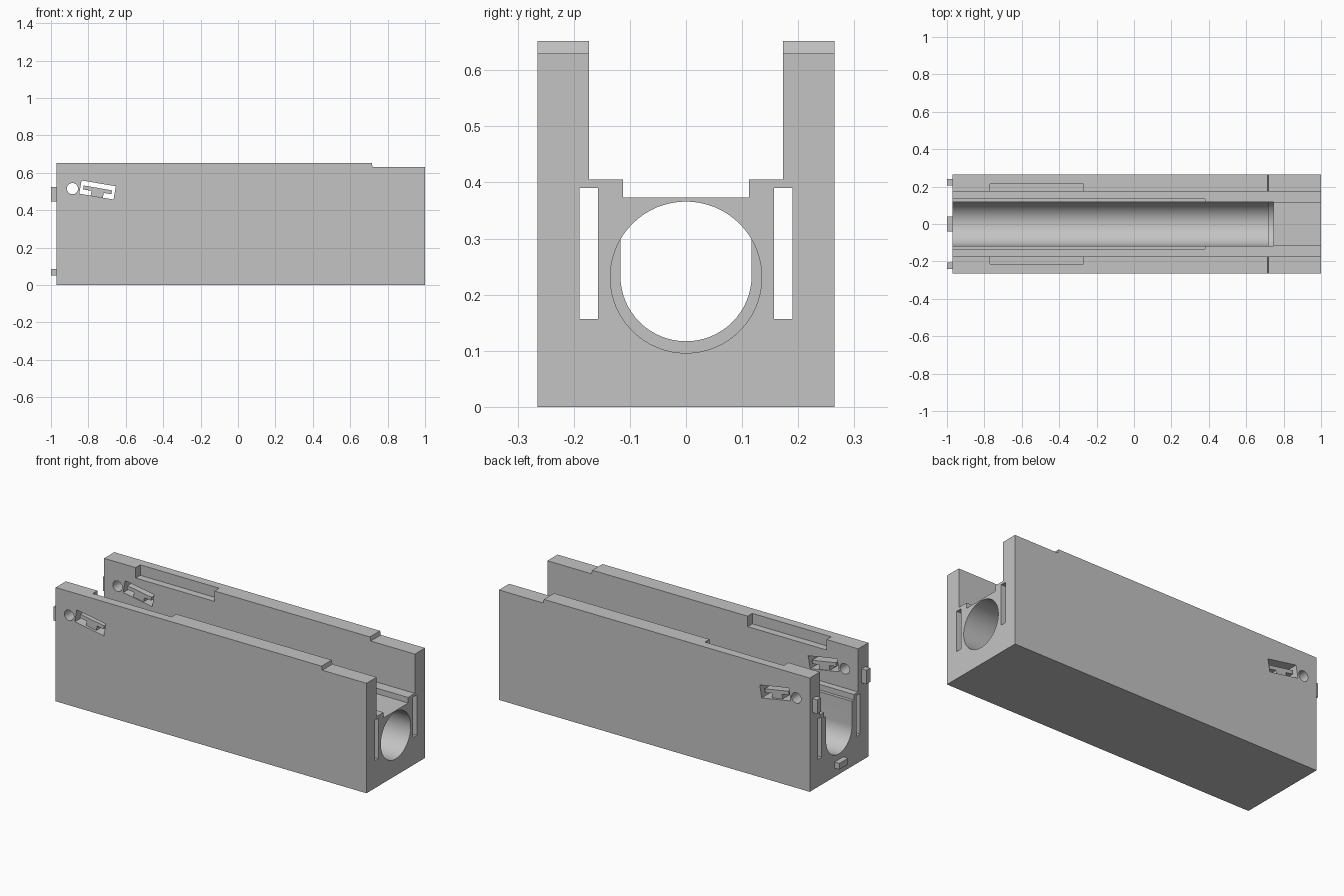
import bpy
import bmesh
import math
from mathutils import Matrix, Vector

if "Cube" in bpy.data.objects:
    bpy.data.objects.remove(bpy.data.objects["Cube"], do_unlink=True)

grey = bpy.data.materials.new("light_grey")
grey.use_nodes = True
colour = (0.55, 0.55, 0.55, 1)
grey.diffuse_color = colour
grey.node_tree.nodes["Principled BSDF"].inputs["Base Color"].default_value = colour


def make_object(name, bm):
    bmesh.ops.recalc_face_normals(bm, faces=bm.faces)
    mesh = bpy.data.meshes.new(name)
    bm.to_mesh(mesh)
    bm.free()
    mesh.materials.append(grey)
    obj = bpy.data.objects.new(name, mesh)
    bpy.context.collection.objects.link(obj)
    return obj


def prism(name, points, start, depth):
    """Extrude a closed outline of 3D points by a vector."""
    bm = bmesh.new()
    face = bm.faces.new([bm.verts.new(Vector(p) + Vector(start)) for p in points])
    new = bmesh.ops.extrude_face_region(bm, geom=[face])["geom"]
    moved = [v for v in new if isinstance(v, bmesh.types.BMVert)]
    bmesh.ops.translate(bm, verts=moved, vec=depth)
    return make_object(name, bm)


def box(name, x, y, z, turn=None):
    """Box from (low, high) ranges, optionally turned about its centre along y."""
    size = [r[1] - r[0] for r in (x, y, z)]
    centre = [(r[0] + r[1]) / 2 for r in (x, y, z)]
    bm = bmesh.new()
    bmesh.ops.create_cube(bm, size=1)
    bmesh.ops.scale(bm, vec=size, verts=bm.verts)
    bmesh.ops.translate(bm, vec=centre, verts=bm.verts)
    if turn:
        pivot, angle = turn
        bmesh.ops.rotate(bm, cent=pivot, verts=bm.verts,
                         matrix=Matrix.Rotation(angle, 3, "Y"))
    return make_object(name, bm)


def arc(radius, z, start, end, steps):
    angles = [start + (end - start) * i / steps for i in range(steps + 1)]
    return [(0, radius * math.cos(a), z + radius * math.sin(a)) for a in angles]


def cut(target, cutter):
    mod = target.modifiers.new("cut", "BOOLEAN")
    mod.operation = "DIFFERENCE"
    mod.solver = "EXACT"
    mod.object = cutter
    depsgraph = bpy.context.evaluated_depsgraph_get()
    mesh = bpy.data.meshes.new_from_object(target.evaluated_get(depsgraph))
    target.modifiers.clear()
    target.data = mesh
    bpy.data.objects.remove(cutter, do_unlink=True)


LEFT_END, RIGHT_END = -0.97, 1.0
HALF = 0.265
WALL_IN = 0.173

# Long block with a lowered top at one end
side = [(LEFT_END, 0, 0), (RIGHT_END, 0, 0), (RIGHT_END, 0, 0.63),
        (0.72, 0, 0.63), (0.715, 0, 0.652), (LEFT_END, 0, 0.652)]
body = prism("body", side, (0, -HALF, 0), (0, 2 * HALF, 0))

# Stepped channel along the top
cut(body, box("channel", (-1.1, 1.1), (-WALL_IN, WALL_IN), (0.405, 0.8)))
cut(body, box("inner_step", (-1.1, 1.1), (-0.112, 0.112), (0.373, 0.5)))
cut(body, box("wide_step", (-1.1, 0.38), (-0.135, 0.135), (0.373, 0.5)))

# Round-bottomed trough and the larger bore beyond it
trough = arc(0.117, 0.234, math.pi, 2 * math.pi, 32) + [(0, 0.117, 0.5), (0, -0.117, 0.5)]
cut(body, prism("trough", trough, (-1.1, 0, 0), (1.845, 0, 0)))
bore = arc(0.135, 0.231, 0, 2 * math.pi, 64)[:-1]
cut(body, prism("bore", bore, (0.72, 0, 0), (0.4, 0, 0)))

# Holes, slots and pockets mirrored on both walls
TILT = math.radians(9.7)
PIVOT = (-0.751, 0, 0.508)
pin = [(x, 0, z) for _, x, z in arc(0.03, 0.515, 0, 2 * math.pi, 32)[:-1]]
for s in (-1, 1):
    def span(a, b):
        return tuple(sorted((s * a, s * b)))

    cut(body, box("end_slot", (-1.1, 1.1), span(0.157, 0.19), (0.157, 0.39)))
    cut(body, box("pocket", (-0.77, -0.27), span(0.15, 0.215), (0.592, 0.8)))
    cut(body, prism("pin_hole", pin, (-0.885, s * 0.15, 0), (0, s * 0.2, 0)))
    cut(body, box("clip_window", (-0.844, -0.658), span(0.15, 0.3),
                  (0.472, 0.544), (PIVOT, TILT)))

    # Sprung latch: a bar on a short stem inside the window
    tag = "left" if s > 0 else "right"
    box("latch_bar_" + tag, (-0.828, -0.674), span(0.178, 0.25),
        (0.498, 0.519), (PIVOT, TILT))
    box("latch_stem_" + tag, (-0.782, -0.716), span(0.178, 0.25),
        (0.468, 0.5), (PIVOT, TILT))

    # Tall locating peg
    box("tall_peg_" + tag, (-1, LEFT_END + 0.005), span(0.205, 0.24), (0.445, 0.525))

box("low_peg", (-1, LEFT_END + 0.005), (-0.04, 0.04), (0.05, 0.085))

# Smooth the round surfaces, keep the hard edges
bpy.ops.object.select_all(action="DESELECT")
body.select_set(True)
bpy.context.view_layer.objects.active = body
bpy.ops.object.shade_smooth_by_angle(angle=math.radians(30))
